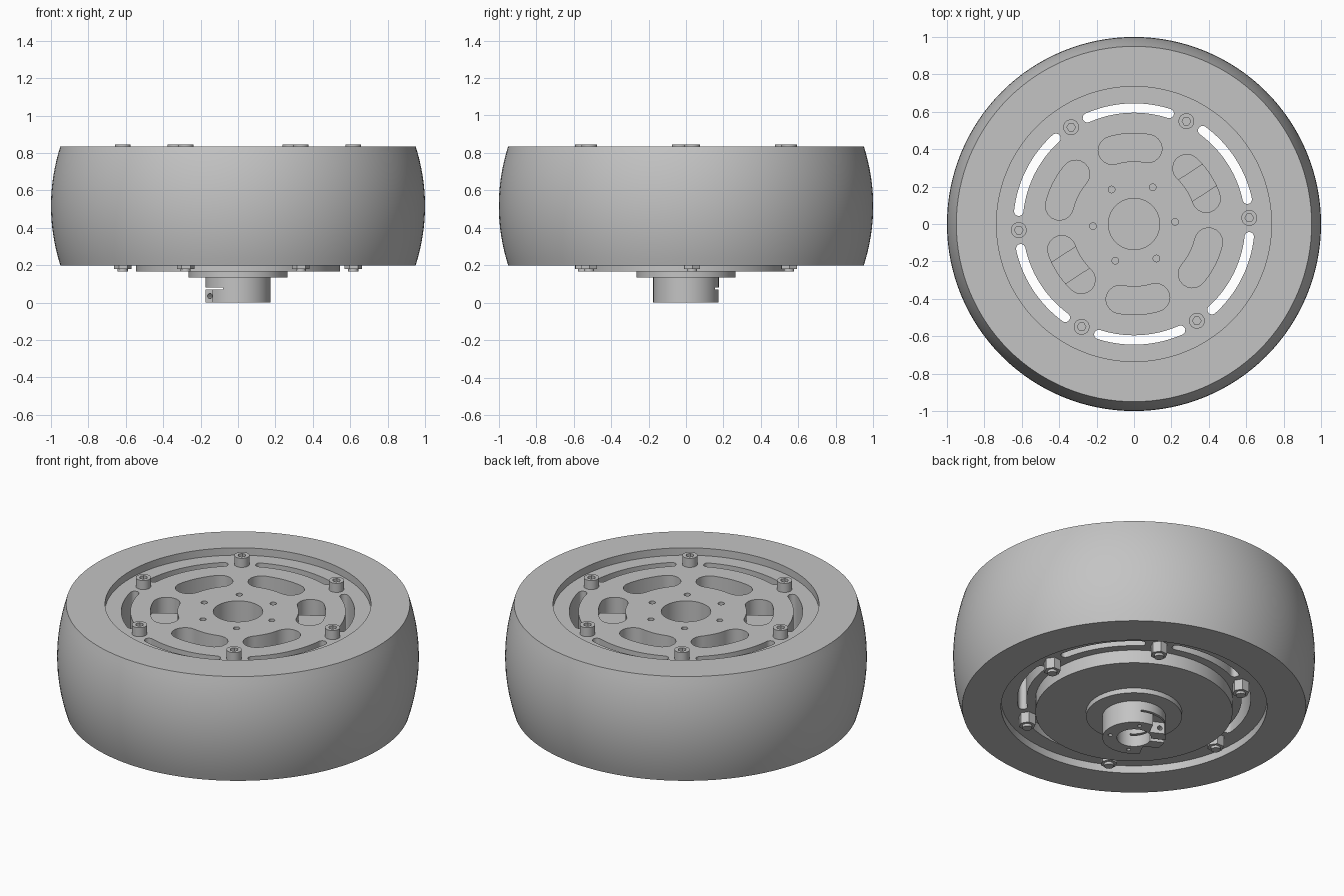
import bpy, bmesh
from math import sin, cos, pi, radians
from mathutils import Matrix, Vector

if "Cube" in bpy.data.objects:
    bpy.data.objects.remove(bpy.data.objects["Cube"])

grey = bpy.data.materials.new("plain grey")
grey.use_nodes = True
grey.diffuse_color = (0.55, 0.55, 0.55, 1)
grey.node_tree.nodes["Principled BSDF"].inputs["Base Color"].default_value = grey.diffuse_color

STEPS = [radians(3 + 60 * k) for k in range(6)]
GAPS = [a + radians(30) for a in STEPS]


def polar(r, a):
    return Vector((r * cos(a), r * sin(a)))


def circle(r, n=32, centre=(0, 0), turn=0):
    return [Vector(centre) + polar(r, turn + 2 * pi * i / n) for i in range(n)]


def arc_slot(r, half_width, angle, half_span):
    """Outline of a curved slot with round ends."""
    a0, a1 = angle - half_span, angle + half_span
    n = 20
    pts = [polar(r + half_width, a0 + (a1 - a0) * i / n) for i in range(n + 1)]
    pts += [polar(r, a1) + polar(half_width, a1 + pi * i / 10) for i in range(1, 10)]
    pts += [polar(r - half_width, a1 + (a0 - a1) * i / n) for i in range(n + 1)]
    pts += [polar(r, a0) + polar(half_width, a0 + pi + pi * i / 10) for i in range(1, 10)]
    return pts


def strip(u0, u1, t0, t1, angle):
    """Rectangle turned so that u points along the angle."""
    u, t = polar(1, angle), polar(1, angle + pi / 2)
    return [u * a + t * b for a, b in ((u0, t0), (u1, t0), (u1, t1), (u0, t1))]


def prisms(name, parts):
    """One object made of upright prisms: (outline, bottom, top)."""
    bm = bmesh.new()
    for pts, z0, z1 in parts:
        low = [bm.verts.new((p.x, p.y, z0)) for p in pts]
        high = [bm.verts.new((p.x, p.y, z1)) for p in pts]
        bm.faces.new(low[::-1])
        bm.faces.new(high)
        for i in range(len(pts)):
            j = (i + 1) % len(pts)
            bm.faces.new((low[i], low[j], high[j], high[i]))
    bmesh.ops.recalc_face_normals(bm, faces=bm.faces)
    return to_object(name, bm)


def to_object(name, bm):
    mesh = bpy.data.meshes.new(name)
    bm.to_mesh(mesh)
    bm.free()
    mesh.materials.append(grey)
    obj = bpy.data.objects.new(name, mesh)
    bpy.context.collection.objects.link(obj)
    return obj


def cut(obj, *cutters):
    """Subtract each cutter, keep the result and drop the cutters."""
    for c in cutters:
        c.hide_render = True
        mod = obj.modifiers.new("cut", 'BOOLEAN')
        mod.operation, mod.solver, mod.object = 'DIFFERENCE', 'EXACT', c
        bpy.context.view_layer.update()
        graph = bpy.context.evaluated_depsgraph_get()
        mesh = bpy.data.meshes.new_from_object(obj.evaluated_get(graph))
        obj.modifiers.clear()
        obj.data = mesh
        bpy.data.objects.remove(c)
    return obj


# Tyre: a bulged tread with flat sides, spun around the axle
MID, HALF = 0.517, 0.318
tread = []
for i in range(17):
    s = -1 + i / 8
    tread.append((1 - 0.05 * s * s, MID + HALF * s))
profile = [(0.735, MID - HALF)] + tread + [(0.735, MID + HALF)]
bm = bmesh.new()
N = 128
rings = [[bm.verts.new((*polar(r, 2 * pi * k / N), z)) for k in range(N)] for r, z in profile]
for a, b in zip(rings, rings[1:] + rings[:1]):
    for k in range(N):
        j = (k + 1) % N
        bm.faces.new((a[k], a[j], b[j], b[k]))
bmesh.ops.recalc_face_normals(bm, faces=bm.faces)
objects = [to_object("tyre", bm)]

# Rim with through slots, blind pockets, axle recess and small screw holes
TOP, BOTTOM = 0.79, 0.245
rim = prisms("rim", [(circle(0.735, N), BOTTOM, TOP)])
slots = [(arc_slot(0.62, 0.025, a, radians(20.7)), 0, 1) for a in GAPS]
pockets = [(arc_slot(0.41, 0.075, a, radians(13.5)), 0.35, 1) for a in GAPS]
recess = [(circle(0.137, 64), 0.35, 1)]
screw_holes = [(circle(0.018, 16, polar(0.22, a)), TOP - 0.03, 1) for a in STEPS]
objects.append(cut(rim, prisms("rim_cutter", slots + pockets + recess + screw_holes)))

# Cross bars inside two opposite pockets
objects.append(prisms("pocket_bars", [
    (strip(0.3, 0.52, -0.07, 0.07, GAPS[k]), 0.33, 0.74) for k in (0, 3)]))

# Cap screws, shanks and hex nuts around the rim
spots = [polar(0.617, a) for a in STEPS]
heads = prisms("screw_heads", [(circle(0.042, 32, p), TOP, 0.845) for p in spots])
cut(heads, prisms("socket_cutter", [(circle(0.023, 6, p), 0.815, 1) for p in spots]))
nuts = prisms("hex_nuts", [(circle(0.047, 6, p, a), 0.18, BOTTOM) for p, a in zip(spots, STEPS)])
shanks = prisms("screw_ends", [(circle(0.027, 24, p), 0.165, 0.181) for p in spots])
objects += [heads, nuts, shanks]

# Drive housing and mounting flange underneath
objects.append(prisms("housing", [(circle(0.545, 96), 0.165, BOTTOM)]))
objects.append(prisms("flange", [(circle(0.265, 64), 0.135, 0.166)]))

# Clamping hub: bore, split, relief slit, screw flats, clamp hole and face holes
SPLIT = radians(153)
hub = prisms("clamp_hub", [(circle(0.175, 64), 0, 0.136)])
bore = prisms("bore_cutter", [(circle(0.095, 48), -1, 0.12)])
split = prisms("split_cutter", [(strip(0.05, 0.3, -0.014, 0.014, SPLIT), -1, 0.075)])
slit = prisms("slit_cutter", [(strip(0.0, 0.3, -0.3, 0.3, SPLIT), 0.07, 0.08)])
flats = prisms("flat_cutter", [
    (strip(0.07, 0.3, 0.08, 0.3, SPLIT), -1, 0.07),
    (strip(0.07, 0.3, -0.3, -0.08, SPLIT), -1, 0.07)])
clamp = prisms("clamp_cutter", [(circle(0.014, 16), -0.3, 0.3)])
clamp.data.transform(Matrix.Translation((*polar(0.128, SPLIT), 0.035))
                     @ Matrix.Rotation(SPLIT, 4, 'Z') @ Matrix.Rotation(pi / 2, 4, 'X'))
face_holes = prisms("face_hole_cutter", [
    (circle(0.012, 12, polar(0.135, SPLIT + radians(d))), -1, 0.04) for d in (90, 180, 270)])
objects.append(cut(hub, bore, split, slit, flats, clamp, face_holes))

# Smooth shading with crisp edges
for o in bpy.context.selected_objects:
    o.select_set(False)
for o in objects:
    o.select_set(True)
bpy.context.view_layer.objects.active = objects[0]
bpy.ops.object.shade_smooth_by_angle(angle=radians(30))
